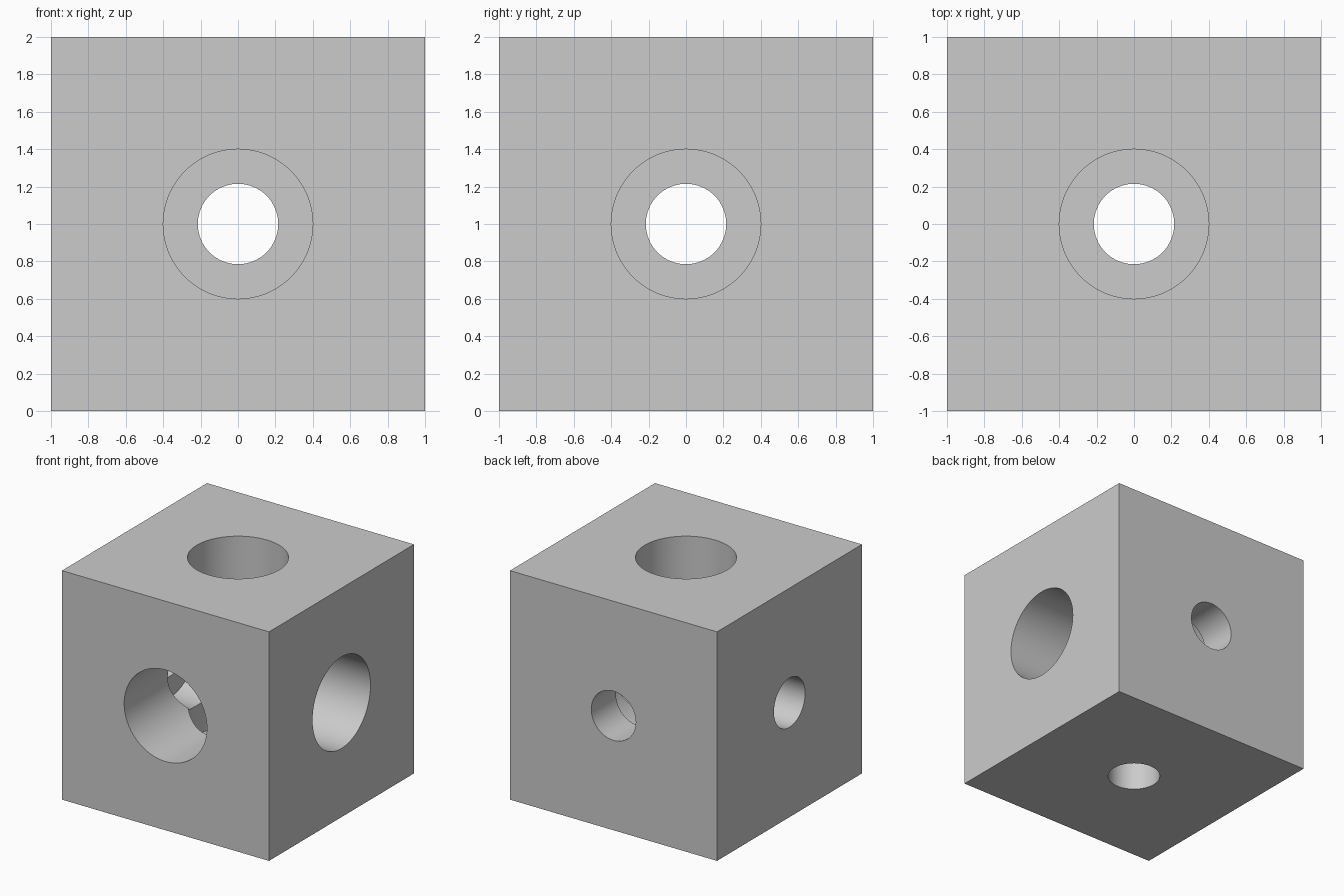
import bpy
import math
from mathutils import Vector

old = bpy.data.objects.get("Cube")
if old:
    bpy.data.objects.remove(old, do_unlink=True)

# Single plain grey material
grey = bpy.data.materials.new("plain_grey")
grey.use_nodes = True
colour = (0.6, 0.6, 0.6, 1.0)
grey.diffuse_color = colour
grey.node_tree.nodes["Principled BSDF"].inputs["Base Color"].default_value = colour

CENTRE = Vector((0, 0, 1))
WIDE, NARROW = 0.40, 0.215   # bore radii
FLOOR = -0.66                # where each wide bore stops, along its own axis


def bore(name, axis, radius, start, end):
    """Cylinder cutter along an axis through the centre of the block."""
    axis = Vector(axis)
    bpy.ops.mesh.primitive_cylinder_add(
        vertices=64, radius=radius, depth=end - start,
        location=CENTRE + axis * (start + end) / 2,
        rotation=axis.to_track_quat('Z', 'Y').to_euler())
    cutter = bpy.context.object
    cutter.name = name
    cutter.hide_render = True
    return cutter


# Solid block
bpy.ops.mesh.primitive_cube_add(size=2, location=CENTRE)
block = bpy.context.object
block.name = "bored_block"
block.data.materials.append(grey)

# Stepped bores opening wide on the front, the left and the top
cutters = []
for side, axis in (("front", (0, -1, 0)), ("left", (1, 0, 0)), ("top", (0, 0, 1))):
    cutters.append(bore(side + "_wide_bore", axis, WIDE, FLOOR, 1.1))
    cutters.append(bore(side + "_narrow_bore", axis, NARROW, -1.1, 0.0))

for cutter in cutters:
    cut = block.modifiers.new(cutter.name, 'BOOLEAN')
    cut.operation = 'DIFFERENCE'
    cut.solver = 'EXACT'
    cut.object = cutter

bpy.ops.object.select_all(action='DESELECT')
block.select_set(True)
bpy.context.view_layer.objects.active = block
for cutter in cutters:
    bpy.ops.object.modifier_apply(modifier=cutter.name)
for cutter in cutters:
    bpy.data.objects.remove(cutter, do_unlink=True)

# Smooth bore walls with crisp rims
bpy.ops.object.shade_smooth_by_angle(angle=math.radians(30))
